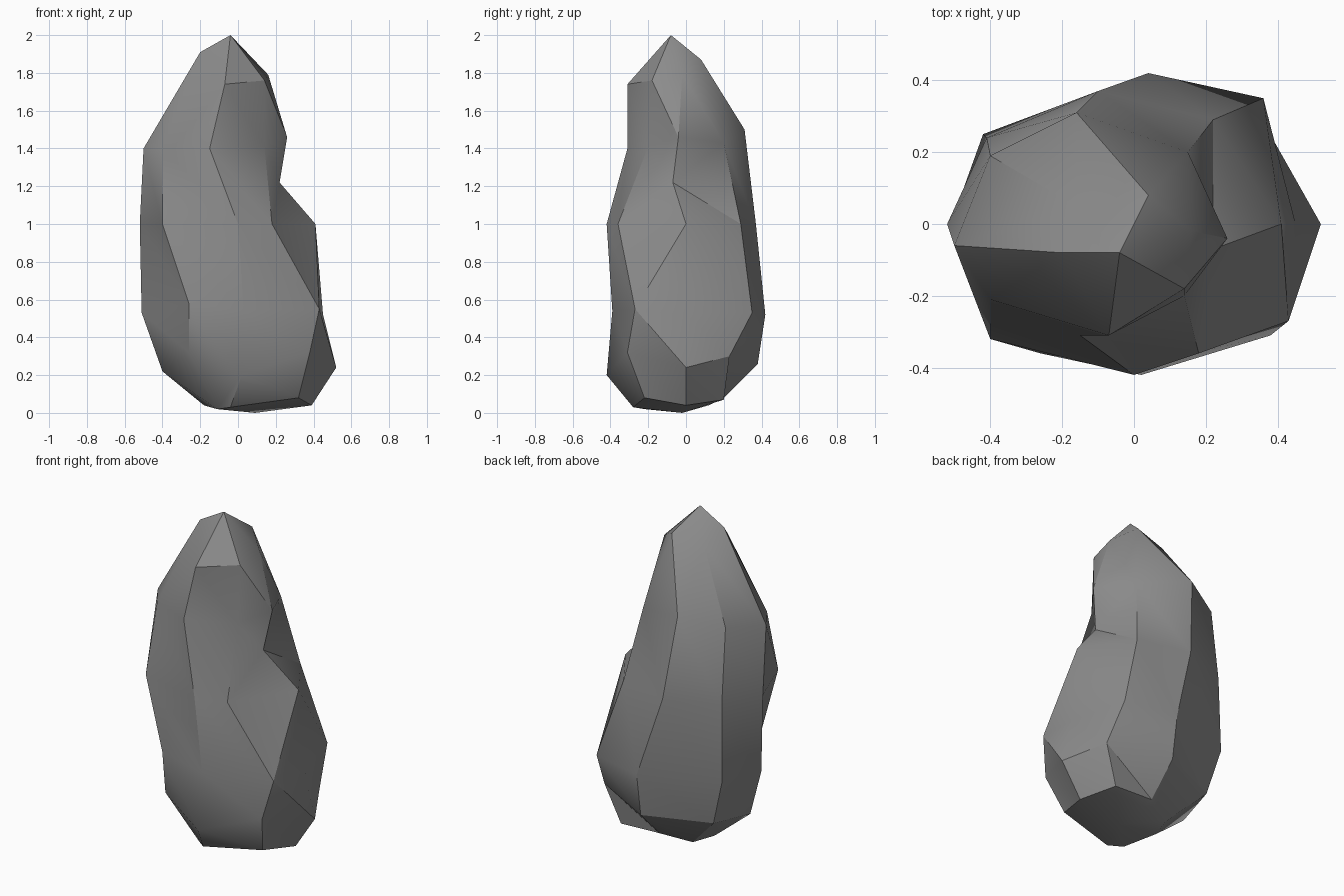
import bpy
import bmesh
import math

cube = bpy.data.objects.get("Cube")
if cube:
    bpy.data.objects.remove(cube, do_unlink=True)


def flat_material(name, colour):
    mat = bpy.data.materials.new(name)
    mat.use_nodes = True
    mat.diffuse_color = colour
    bsdf = next(n for n in mat.node_tree.nodes if n.type == "BSDF_PRINCIPLED")
    bsdf.inputs["Base Color"].default_value = colour
    return mat


bm = bmesh.new()


def point(x, y, z):
    """Add a vertex given in hundredths of a unit."""
    return bm.verts.new((x / 100, y / 100, z / 100))


def ring(heights, outline):
    """Add one cross-section; heights is one level or a level per corner."""
    if isinstance(heights, int):
        heights = [heights] * len(outline)
    return [point(x, y, z) for (x, y), z in zip(outline, heights)]


def triangle(*corners):
    """Add a triangle unless two of its corners are the same."""
    if len(set(corners)) == 3:
        bm.faces.new(corners)


def bridge(lower, upper, skip=(), rising=()):
    """Join two cross-sections; rising panels fold the other way."""
    count = len(lower)
    for i in range(count):
        j = (i + 1) % count
        if i in skip:
            continue
        if i in rising:
            triangle(lower[i], lower[j], upper[j])
            triangle(lower[i], upper[j], upper[i])
        else:
            triangle(lower[i], lower[j], upper[i])
            triangle(lower[j], upper[j], upper[i])


def fan(centre, loop):
    """Close a loop of vertices onto a centre vertex."""
    for i, corner in enumerate(loop):
        triangle(centre, corner, loop[(i + 1) % len(loop)])


# Corner order of each cross-section, anticlockwise from the front
FRONT, FRONT_RIGHT, RIGHT, BACK_RIGHT, BACK, BACK_LEFT, LEFT, FRONT_LEFT = range(8)

# Body cross-sections from the ground upwards
base = ring([3, 8, 4, 7, 8, 4, 4, 2],
            [(-4, -28), (32, -22), (39, 0), (30, 20),
             (4, 20), (-13, 12), (-18, -2), (-11, -22)])
foot = ring([20, 32, 24, 30, 26, 25, 22, 32],
            [(2, -42), (38, -31), (52, 0), (39, 23),
             (4, 38), (-34, 22), (-40, -5), (-26, -33)])
belly = ring([54, 55, 52, 53, 52, 54, 53, 58],
             [(3, -39), (43, -27), (45, 0), (36, 35),
              (4, 42), (-42, 25), (-51, 0), (-26, -36)])
waist = ring(100,
             [(0, -42), (18, -36), (41, 0), (22, 29),
              (-10, 37), (-41, 24), (-52, 0), (-40, -32)])
shoulder = ring([140, 141, 146, 143, 150, 145, 140, 140],
                [(-15, -31), (14, -20), (26, -4), (15, 20),
                 (-16, 31), (-40, 19), (-50, -6), (-40, -21)])

# Crown corners, where two corners of the shoulder share one
crown_front = point(-7, -31, 174)
crown_front_right = point(14, -18, 176)
crown_right = point(16, -2, 179)
crown_back = point(4, 8, 187)
crown_back_left = point(-16, 5, 183)
crown_left = point(-20, -8, 191)
crown = [crown_front, crown_front_right, crown_right, crown_back,
         crown_back, crown_back_left, crown_left, crown_left]

# Body bands, leaving a hole on the right for the notch
bridge(base, foot, rising=(FRONT_LEFT,))
bridge(foot, belly)
bridge(belly, waist, rising=(FRONT_RIGHT,))
bridge(waist, shoulder, skip=(FRONT_RIGHT, RIGHT))
bridge(shoulder, crown, rising=(BACK, FRONT_LEFT))

# Notch pressed into the right side
rim = [waist[FRONT_RIGHT], waist[RIGHT], waist[BACK_RIGHT],
       shoulder[BACK_RIGHT], shoulder[RIGHT], shoulder[FRONT_RIGHT]]
fan(point(22, -7, 122), rim)

# Peak and underside
fan(point(-4, -8, 200), crown)
fan(point(9, -2, 0), base)
bmesh.ops.recalc_face_normals(bm, faces=bm.faces)

mesh = bpy.data.meshes.new("boulder")
bm.to_mesh(mesh)
bm.free()
mesh.materials.append(flat_material("stone grey", (0.26, 0.26, 0.26, 1)))
boulder = bpy.data.objects.new("boulder", mesh)
bpy.context.collection.objects.link(boulder)

# Smooth the shallow folds and keep the ridges sharp
bpy.ops.object.select_all(action="DESELECT")
boulder.select_set(True)
bpy.context.view_layer.objects.active = boulder
bpy.ops.object.shade_smooth_by_angle(angle=math.radians(30))
